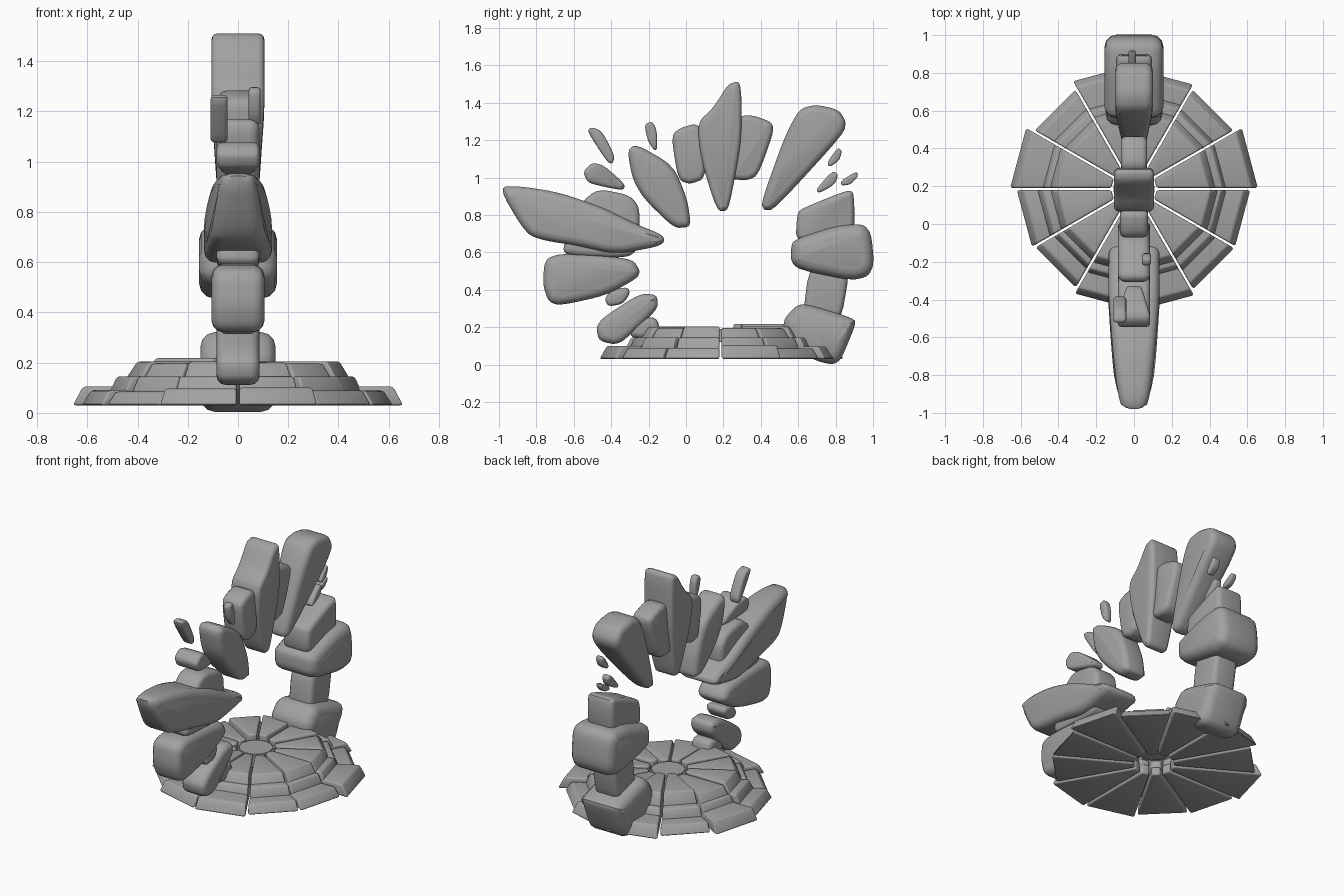
import bpy, bmesh, math, random
from mathutils import Vector

if "Cube" in bpy.data.objects:
    bpy.data.objects.remove(bpy.data.objects["Cube"])

random.seed(4)
stone_mat = bpy.data.materials.new("grey stone")
stone_mat.diffuse_color = (0.36, 0.36, 0.36, 1)
stone_mat.use_nodes = True
stone_mat.node_tree.nodes["Principled BSDF"].inputs["Base Color"].default_value = stone_mat.diffuse_color


def finish(name, bm, angle=40):
    bmesh.ops.recalc_face_normals(bm, faces=bm.faces)
    me = bpy.data.meshes.new(name)
    bm.to_mesh(me)
    bm.free()
    ob = bpy.data.objects.new(name, me)
    bpy.context.collection.objects.link(ob)
    me.materials.append(stone_mat)
    bpy.ops.object.select_all(action='DESELECT')
    ob.select_set(True)
    bpy.context.view_layer.objects.active = ob
    bpy.ops.object.shade_smooth_by_angle(angle=math.radians(angle))
    return ob


def soften(pts, k=0.2, rounds=2):
    """Cut the corners of a closed outline."""
    for _ in range(rounds):
        out = []
        for i, p in enumerate(pts):
            q = pts[(i + 1) % len(pts)]
            out += [p.lerp(q, k), p.lerp(q, 1 - k)]
        pts = out
    return pts


def stone(name, outline, half, r=0.03, x=0.0, taper=None, skew=0.0):
    """Rounded slab: (y, z) outline given depth along x.
    taper = (start, end, width factor at start, exponent)."""
    base = [Vector(p) for p in outline]
    # push out slightly to make up for corner cutting
    mid = sum(base, Vector((0, 0))) / len(base)
    base = soften([p + (p - mid).normalized() * 0.006 for p in base])
    n = len(base)
    area = sum(base[i].cross(base[(i + 1) % n]) for i in range(n))
    inward = []
    for i in range(n):
        t = (base[(i + 1) % n] - base[i - 1]).normalized()
        inward.append(Vector((-t.y, t.x)) * (1 if area > 0 else -1))

    def width(p):
        if not taper:
            return half
        a, b, f, e = Vector(taper[0]), Vector(taper[1]), taper[2], taper[3]
        t = min(1, max(0, (p - a).dot(b - a) / (b - a).length_squared))
        return half * (f + (1 - f) * t ** e)

    bm = bmesh.new()
    rings = []
    for side in (-1, 1):
        steps = [90, 60, 30, 0] if side < 0 else [0, 30, 60, 90]
        for deg in steps:
            a = math.radians(deg)
            ring = []
            for p, m in zip(base, inward):
                h = width(p)
                rr = min(r, h * 0.8)
                q = p + m * rr * (1 - math.cos(a))
                dx = side * (h - rr + rr * math.sin(a))
                ring.append(bm.verts.new((x + dx, q.x, q.y + skew * dx)))
            rings.append(ring)
    for a, b in zip(rings, rings[1:]):
        for i in range(n):
            j = (i + 1) % n
            bm.faces.new((a[i], a[j], b[j], b[i]))
    bm.faces.new(rings[0])
    bm.faces.new(rings[-1])
    return finish(name, bm)


# ---- round stepped floor of wedge stones ----
CY = 0.185


def wedge(name, i, r_in, r_out, z0, z1, slope):
    gap = 0.006
    a0, a1 = math.radians(30 * i), math.radians(30 * i + 30)
    bm = bmesh.new()
    v = []
    for z, ro in ((z0, r_out), (z1, r_out - slope)):
        for rad, ang, s in ((r_in, a0, 1), (ro, a0, 1), (ro, a1, -1), (r_in, a1, -1)):
            ang += s * gap / rad
            v.append(bm.verts.new((rad * math.cos(ang), CY + rad * math.sin(ang), z)))
    for f in ((0, 1, 2, 3), (4, 5, 6, 7), (0, 1, 5, 4), (1, 2, 6, 5), (2, 3, 7, 6), (3, 0, 4, 7)):
        bm.faces.new([v[k] for k in f])
    bmesh.ops.bevel(bm, geom=bm.edges[:], offset=0.011, segments=3, profile=0.5, affect='EDGES')
    finish(name, bm)


radii = [.66, .615, .64, .66, .615, .66, .625, .61, .64, .65, .62, .62]
for i, ro in enumerate(radii):
    wedge("floor_lower_%d" % i, i, 0.12, ro, 0.03, 0.085 + (ro - 0.61) * 0.4, 0.04)
    wedge("floor_middle_%d" % i, i, 0.13, 0.5 + random.uniform(-.01, .02), 0.08, 0.145, 0.03)
    top = 0.2 + (0.018 if i in (3, 4) else random.uniform(-.006, .006))
    wedge("floor_upper_%d" % i, i, 0.12, 0.445 + random.uniform(-.015, .01), 0.13, top, 0.045)

bm = bmesh.new()
bmesh.ops.create_cone(bm, cap_ends=True, segments=12, radius1=0.112, radius2=0.112, depth=0.07)
bmesh.ops.translate(bm, vec=(0, CY, 0.155), verts=bm.verts)
bmesh.ops.bevel(bm, geom=bm.edges[:], offset=0.01, segments=2, affect='EDGES')
finish("floor_centre", bm)

# ---- front (-y) column ----
stone("front_foot", [(-.475, .2), (-.44, .25), (-.25, .375), (-.16, .37), (-.155, .3),
                     (-.25, .21), (-.36, .11), (-.46, .13)], 0.085, 0.035)
stone("front_foot_back", [(-.28, .25), (-.16, .25), (-.14, .17), (-.2, .14), (-.3, .15)], 0.07)
stone("front_chip", [(-.43, .35), (-.395, .4), (-.315, .41), (-.305, .38), (-.34, .33), (-.41, .315)],
      0.07, 0.02)
stone("front_block", [(-.75, .56), (-.67, .59), (-.46, .58), (-.29, .56), (-.25, .5), (-.27, .46),
                      (-.43, .375), (-.67, .32), (-.73, .34), (-.76, .43)], 0.105, 0.045)
stone("front_core", [(-.56, .86), (-.47, .935), (-.3, .9), (-.25, .83), (-.26, .62), (-.32, .575),
                     (-.62, .585), (-.66, .62)], 0.085, 0.03)
stone("front_slab", [(-1, .95), (-.87, .95), (-.67, .915), (-.46, .84), (-.27, .75), (-.13, .695),
                     (-.12, .655), (-.17, .63), (-.38, .595), (-.57, .64), (-.75, .665), (-.85, .7)],
      0.135, 0.045, taper=((-1, .94), (-.4, .7), .35, .45))

# ---- floating arch stones ----
stone("arch_leaf", [(-.31, 1.14), (-.265, 1.175), (-.07, 1.06), (0, .89), (.02, .77), (.01, .74),
                    (-.065, .735), (-.22, .89), (-.28, .99)], 0.085, 0.04)
stone("arch_key_left", [(-.075, 1.22), (-.03, 1.26), (.06, 1.285), (.11, 1.2), (.1, 1.0),
                        (.02, .97), (-.04, .995)], 0.075)
stone("arch_key", [(.065, 1.29), (.15, 1.37), (.225, 1.495), (.285, 1.51), (.295, 1.42),
                   (.29, 1.2), (.245, .92), (.22, .825), (.165, .83), (.085, 1.1)],
      0.105, 0.025, taper=((.2, .82), (.25, 1.2), .75, 1))
stone("arch_key_right", [(.28, 1.32), (.35, 1.33), (.46, 1.29), (.46, 1.23), (.385, 1.02),
                         (.33, .99), (.22, 1.0)], 0.07)
stone("arch_wing", [(.605, 1.36), (.69, 1.385), (.81, 1.36), (.85, 1.3), (.84, 1.235), (.475, .835),
                    (.42, .83), (.405, .87), (.53, 1.21)],
      0.1, 0.04, taper=((.43, .84), (.7, 1.2), .65, 1))

# ---- small shards ----
stone("shard_front_high", [(-.525, 1.245), (-.505, 1.265), (-.45, 1.245), (-.385, 1.12),
                           (-.395, 1.08), (-.42, 1.085)], 0.034, 0.016, x=-.075)
stone("shard_front_low", [(-.545, 1.03), (-.5, 1.075), (-.44, 1.06), (-.33, .965), (-.34, .935),
                          (-.44, .957), (-.52, .975)], 0.085, 0.02,
      taper=((-.33, .95), (-.5, 1.03), .5, 1))
stone("shard_front_top", [(-.22, 1.28), (-.18, 1.295), (-.16, 1.25), (-.155, 1.16), (-.17, 1.15),
                          (-.2, 1.2)], 0.024, 0.014, x=.066)
stone("shard_back_high", [(.76, 1.085), (.81, 1.155), (.83, 1.14), (.815, 1.095), (.77, 1.06)],
      0.025, 0.012, x=.05)
stone("shard_back_mid", [(.7, .94), (.78, 1.03), (.81, 1.015), (.79, .965), (.715, .92)],
      0.025, 0.012, x=.02)
stone("shard_back_low", [(.835, .985), (.91, 1.03), (.915, 1.005), (.88, .97), (.835, .96)],
      0.02, 0.01, x=-.01)

# ---- back (+y) column ----
stone("back_cap", [(.6, .81), (.63, .835), (.86, .93), (.895, .915), (.895, .68), (.59, .65)], 0.095)
stone("back_block", [(.57, .65), (.61, .675), (.8, .735), (.94, .75), (.985, .7), (1, .54),
                     (.97, .475), (.88, .455), (.61, .51), (.565, .555)], 0.155, 0.06)
stone("back_shaft", [(.665, .55), (.88, .55), (.82, .2), (.62, .2)], 0.085)
stone("back_base", [(.52, .23), (.59, .31), (.64, .32), (.895, .245), (.9, .21), (.825, .03),
                    (.78, .005), (.7, .025), (.55, .1)], 0.15, 0.06)
